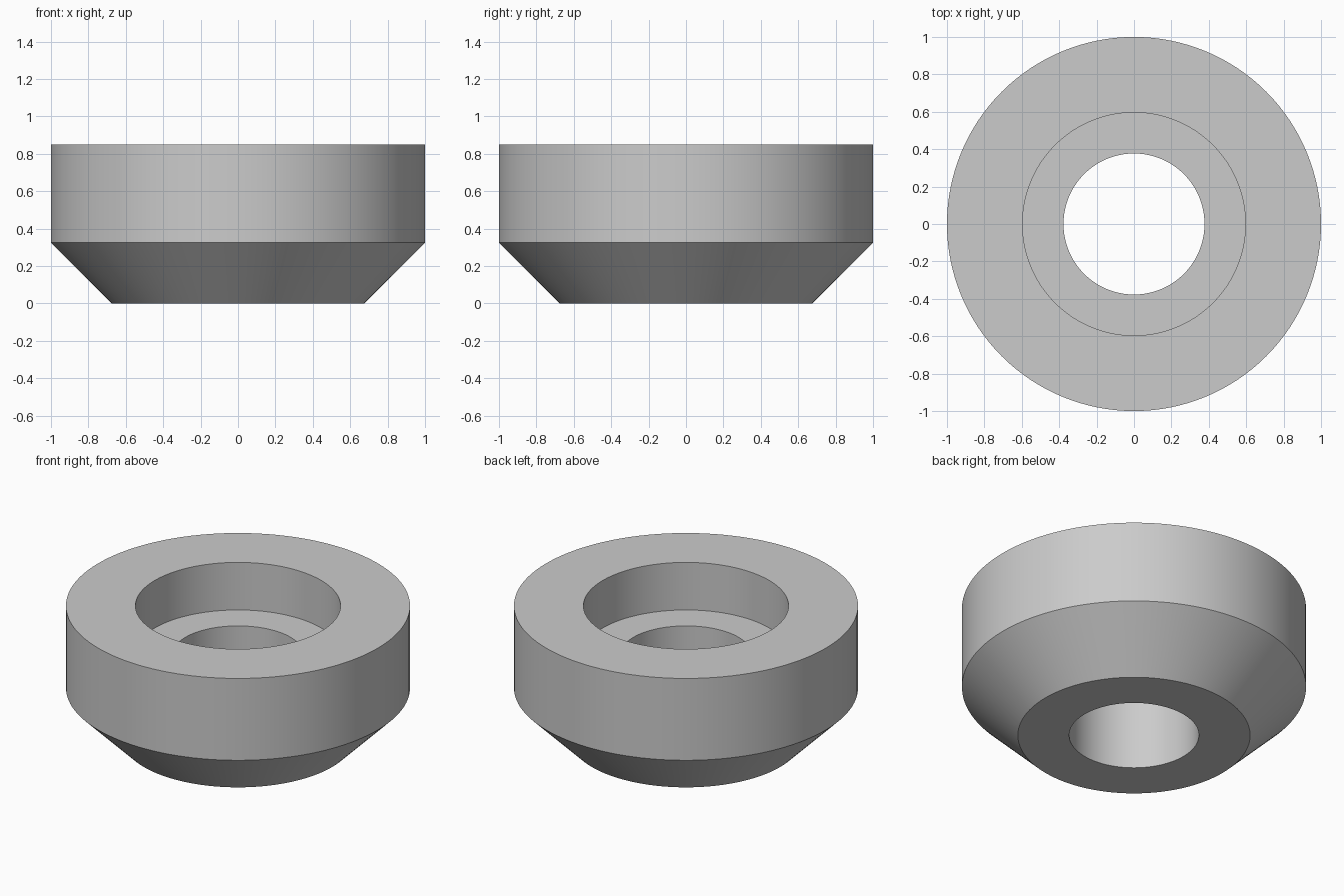
import bpy
import bmesh
import math

cube = bpy.data.objects.get("Cube")
if cube:
    bpy.data.objects.remove(cube, do_unlink=True)

# Overall dimensions
SEGMENTS = 128
OUTER_R, BASE_R = 1.0, 0.675
BORE_R, RECESS_R = 0.377, 0.596
TOP_Z, CHAMFER_Z, LEDGE_Z = 0.85, 0.325, 0.545

# Plain grey material
grey = bpy.data.materials.new("plain_grey")
grey.use_nodes = True
colour = (0.6, 0.6, 0.6, 1.0)
grey.diffuse_color = colour
grey.node_tree.nodes["Principled BSDF"].inputs["Base Color"].default_value = colour

# Closed cross-section: bore, base, chamfer, outer wall, top, recess, ledge
profile = [
    (BORE_R, 0), (BASE_R, 0), (OUTER_R, CHAMFER_Z), (OUTER_R, TOP_Z),
    (RECESS_R, TOP_Z), (RECESS_R, LEDGE_Z), (BORE_R, LEDGE_Z),
]

# Revolve the section around the vertical axis
bm = bmesh.new()
verts = [bm.verts.new((r, 0, z)) for r, z in profile]
edges = [bm.edges.new((v, verts[(i + 1) % len(verts)])) for i, v in enumerate(verts)]
bmesh.ops.spin(bm, geom=verts + edges, cent=(0, 0, 0), axis=(0, 0, 1),
               angle=math.tau, steps=SEGMENTS, use_duplicate=False)
bmesh.ops.remove_doubles(bm, verts=bm.verts, dist=0.0001)
bmesh.ops.recalc_face_normals(bm, faces=bm.faces)

mesh = bpy.data.meshes.new("recessed_bushing")
bm.to_mesh(mesh)
bm.free()
mesh.materials.append(grey)
bushing = bpy.data.objects.new("recessed_bushing", mesh)
bpy.context.collection.objects.link(bushing)

# Smooth round walls with crisp rims
bpy.ops.object.select_all(action='DESELECT')
bushing.select_set(True)
bpy.context.view_layer.objects.active = bushing
bpy.ops.object.shade_smooth_by_angle(angle=math.radians(30))
